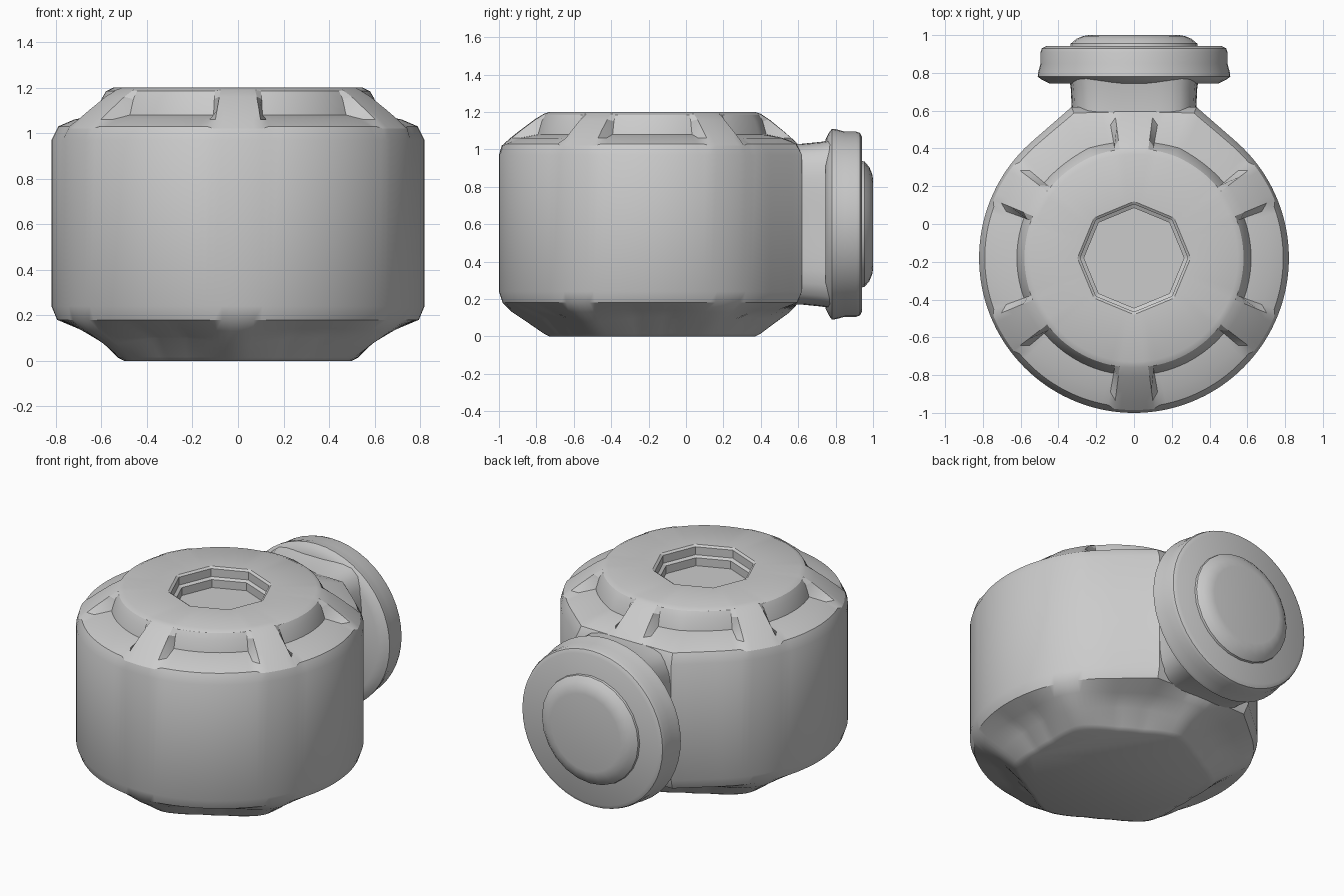
import bpy, bmesh
from math import sin, cos, pi, radians, degrees

cube = bpy.data.objects.get("Cube")
if cube:
    bpy.data.objects.remove(cube, do_unlink=True)

grey = bpy.data.materials.new("plain_grey")
grey.use_nodes = True
grey.diffuse_color = (0.6, 0.6, 0.6, 1)
grey.node_tree.nodes["Principled BSDF"].inputs["Base Color"].default_value = (0.6, 0.6, 0.6, 1)

BODY_Y = -0.18
RADIUS = 0.82


def loft(name, rings, angle=30):
    """Skin a list of equal-length rings and cap both ends."""
    bm = bmesh.new()
    loops = [[bm.verts.new(p) for p in ring] for ring in rings]
    for low, high in zip(loops, loops[1:]):
        for i in range(len(low)):
            j = (i + 1) % len(low)
            bm.faces.new((low[i], low[j], high[j], high[i]))
    bm.faces.new(loops[0][::-1])
    bm.faces.new(loops[-1])
    bmesh.ops.recalc_face_normals(bm, faces=bm.faces)
    mesh = bpy.data.meshes.new(name)
    bm.to_mesh(mesh)
    bm.free()
    obj = bpy.data.objects.new(name, mesh)
    bpy.context.collection.objects.link(obj)
    mesh.materials.append(grey)
    bpy.ops.object.select_all(action="DESELECT")
    obj.select_set(True)
    bpy.context.view_layer.objects.active = obj
    bpy.ops.object.shade_smooth_by_angle(angle=radians(angle))
    return obj


def outline(a):
    """Teardrop plan: round, with straight flanks meeting a flat back."""
    off = abs(degrees(a) - 90)
    if off <= 22.5:
        return 0.8 / cos(radians(off))
    if off <= 41:
        return RADIUS / cos(radians(41 - off))
    return RADIUS


def pocket_weight(a, inner, outer):
    """1 in the middle of each of six pockets, 0 on the ribs between."""
    off = abs((degrees(a) + 30) % 60 - 30)
    return min(1, max(0, (outer - off) / (outer - inner)))


# Body rows: rib radius, rib height, pocket radius, pocket height
bottom = [(0.55, 0, 0.50, 0), (0.58, 0.015, 0.53, 0.015),
          (0.66, 0.07, 0.60, 0.10), (0.75, 0.13, 0.70, 0.14),
          (0.80, 0.18, 0.795, 0.18), (RADIUS, 0.24, RADIUS, 0.24)]
top = [(RADIUS, 0.97, RADIUS, 0.97), (0.805, 1.02, 0.79, 1.03),
       (0.76, 1.06, 0.72, 1.06), (0.71, 1.10, 0.62, 1.08),
       (0.63, 1.16, 0.60, 1.15), (0.58, 1.19, 0.58, 1.185),
       (0.55, 1.2, 0.55, 1.2)]
STEPS = 144
angles = [2 * pi * i / STEPS for i in range(STEPS)]


def body_ring(row, inner, outer):
    ring = []
    for a in angles:
        w = pocket_weight(a, inner, outer)
        r = row[0] + (row[2] - row[0]) * w
        z = row[1] + (row[3] - row[1]) * w
        spread = min(1, max(0, (r - 0.57) / (RADIUS - 0.57)))
        r += spread * (outline(a) - RADIUS)
        ring.append((r * cos(a), BODY_Y + r * sin(a), z))
    return ring


def octagon_ring(size, z):
    ring = []
    for a in angles:
        off = (degrees(a) % 45) - 22.5
        r = size * cos(pi / 8) / cos(radians(off))
        ring.append((r * cos(a), BODY_Y + r * sin(a), z))
    return ring


rings = [body_ring(row, 8, 28) for row in bottom]
rings += [body_ring(row, 20, 22.5) for row in top]
# Stepped eight-sided recess in the top
rings += [octagon_ring(s, z) for s, z in
          [(0.30, 1.2), (0.285, 1.19), (0.285, 1.14), (0.265, 1.13), (0.265, 1.08)]]
loft("body", rings)


def back_ring(y, rx, rz, power=2, count=48):
    """Rounded section facing backwards; a higher power is squarer."""
    ring = []
    for i in range(count):
        a = 2 * pi * i / count
        c, s = cos(a), sin(a)
        k = (abs(c) ** power + abs(s) ** power) ** (-1 / power)
        ring.append((rx * c * k, y, 0.6 + rz * s * k))
    return ring


# Neck joining the body to the flange
loft("neck", [back_ring(y, x, z, 5) for y, x, z in
              [(0.55, 0.33, 0.43), (0.62, 0.33, 0.43), (0.72, 0.335, 0.44), (0.78, 0.345, 0.45)]])

# Flange with a flared front lip and rounded back edge
loft("flange", [back_ring(y, r, r) for y, r in
                [(0.745, 0.45), (0.765, 0.49), (0.78, 0.51), (0.80, 0.508),
                 (0.85, 0.495), (0.91, 0.495), (0.93, 0.488), (0.942, 0.465)]])

# Raised round boss on the back of the flange
loft("boss", [back_ring(y, r, r, 2, 24) for y, r in
              [(0.93, 0.34), (0.955, 0.335), (0.98, 0.305), (0.995, 0.27), (1.0, 0.24)]])
